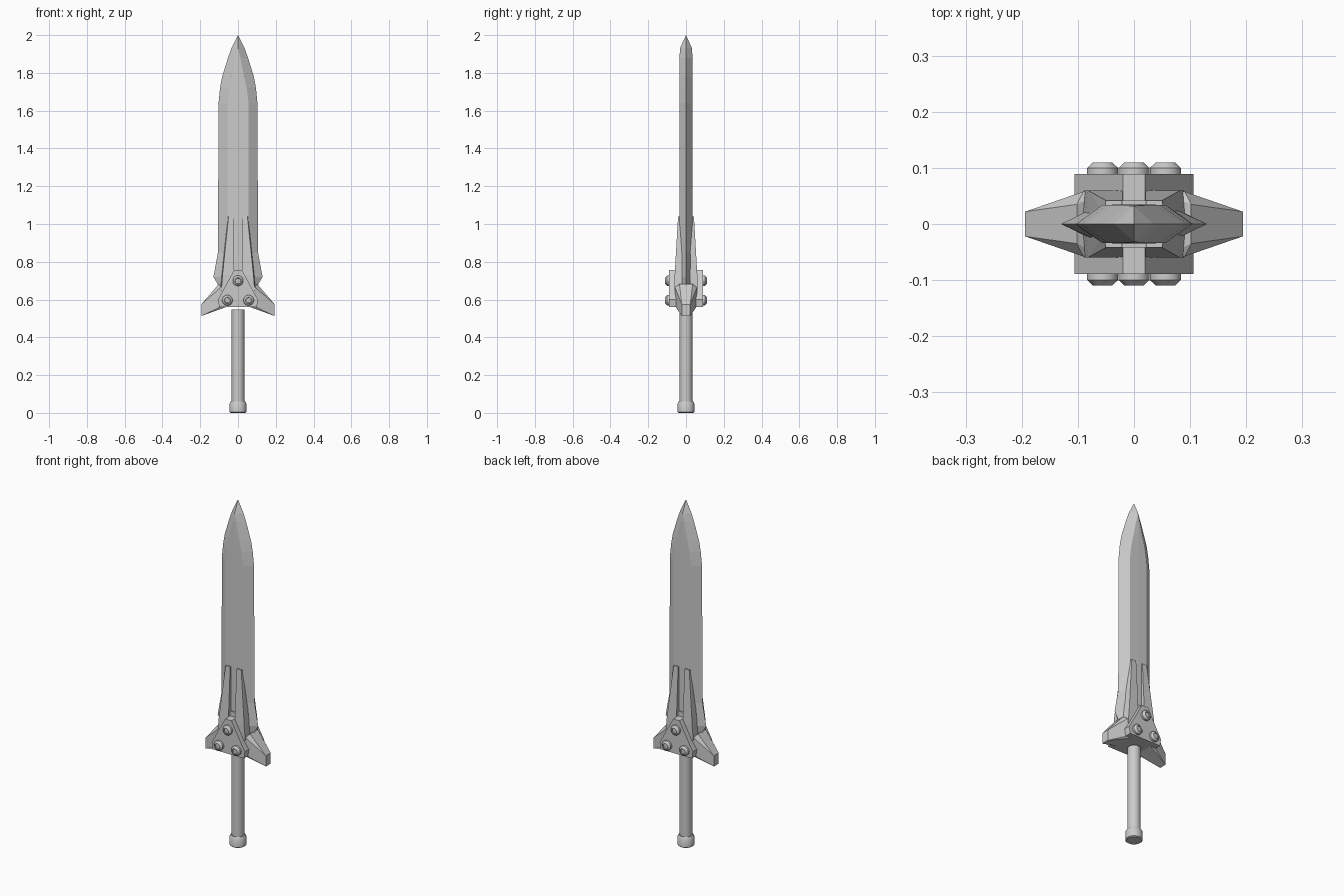
import bpy, bmesh, math
from mathutils import Matrix

if "Cube" in bpy.data.objects:
    bpy.data.objects.remove(bpy.data.objects["Cube"])

def finish(bm, name):
    bmesh.ops.recalc_face_normals(bm, faces=bm.faces)
    me = bpy.data.meshes.new(name)
    bm.to_mesh(me)
    bm.free()
    ob = bpy.data.objects.new(name, me)
    bpy.context.collection.objects.link(ob)
    return ob

def hull(name, pts):
    bm = bmesh.new()
    for p in pts:
        bm.verts.new(p)
    res = bmesh.ops.convex_hull(bm, input=bm.verts)
    junk = [v for v in bm.verts if not v.link_faces]
    bmesh.ops.delete(bm, geom=junk, context='VERTS')
    bmesh.ops.dissolve_limit(bm, angle_limit=0.01, verts=bm.verts, edges=bm.edges)
    return finish(bm, name)

def loft(name, rings):
    bm = bmesh.new()
    loops = [[bm.verts.new(p) for p in r] for r in rings]
    n = len(loops[0])
    for a, b in zip(loops, loops[1:]):
        for i in range(n):
            j = (i + 1) % n
            bm.faces.new((a[i], a[j], b[j], b[i]))
    bm.faces.new(loops[0])
    bm.faces.new(loops[-1])
    bmesh.ops.remove_doubles(bm, verts=bm.verts, dist=0.0004)
    return finish(bm, name)

def turned(name, profile, sides, matrix=Matrix()):
    rings = [[matrix @ Matrix.Translation((r * math.cos(t), r * math.sin(t), z)).translation
              for t in [2 * math.pi * (i + .5) / sides for i in range(sides)]]
             for r, z in profile]
    return loft(name, rings)

def smooth(ob):
    bpy.ops.object.select_all(action='DESELECT')
    ob.select_set(True)
    bpy.context.view_layer.objects.active = ob
    bpy.ops.object.shade_smooth_by_angle(angle=math.radians(32))

# blade: bevelled section (z, edge x, flat x, half thickness)
rows = [(.66, .095, .06, .034), (.72, .13, .06, .034), (.85, .106, .056, .034),
        (1.64, .103, .056, .034), (1.72, .095, .046, .034), (1.78, .084, .033, .034),
        (1.88, .053, .012, .033), (1.93, .035, .001, .031), (2, 0, 0, 0)]
loft("blade", [[(-e, 0, z), (-f, -t, z), (0, -t - .001 * (t > 0), z), (f, -t, z),
                (e, 0, z), (f, t, z), (0, t + .001 * (t > 0), z), (-f, t, z)]
               for z, e, f, t in rows])

# tapering ribs gripping both faces of the blade
for sx in (-1, 1):
    for sy in (-1, 1):
        pts = []
        for z, xi, xo, y in ((.64, .02, .093, .06), (.73, .02, .086, .06), (1.04, .021, .054, .042)):
            pts += [(sx * xi, sy * y, z), (sx * (xo - .004), sy * y, z),
                    (sx * xi, sy * .02, z), (sx * xo, sy * .02, z)]
        hull("blade_rib", pts)

# bridge closing the slot between the ribs
hull("rib_bridge", [(x, y, z) for x in (-.022, .022) for y in (-.042, .042) for z in (.66, .785)])

# triangular guard block
outline = [(.02, .757), (.106, .60), (.1, .56), (-.1, .56), (-.106, .60), (-.02, .757)]
hull("guard_block", [(x, y, z) for x, z in outline for y in (-.089, .089)])

# swept guard wings
for s in (-1, 1):
    hull("guard_wing", [(s * x, y * k, z) for x, y, z in
                        ((.05, .058, .65), (.09, .058, .665), (.102, .035, .682), (.194, .022, .575),
                         (.194, .022, .513), (.085, .058, .565), (.05, .058, .565)) for k in (-1, 1)])

# rivets on both faces
for sy in (-1, 1):
    for x, z in ((0, .70), (-.056, .596), (.056, .596)):
        m = Matrix.Translation((x, sy * .085, z)) @ Matrix.Rotation(-sy * math.pi / 2, 4, 'X')
        smooth(turned("rivet", [(.028, 0), (.028, .015), (.017, .025), (.014, .025), (.013, .021)], 16, m))

# grip and pommel
smooth(turned("grip", [(.034, .04), (.034, .548)], 16))
smooth(turned("pommel", [(.04, 0), (.045, .004), (.045, .05), (.038, .061)], 16))
